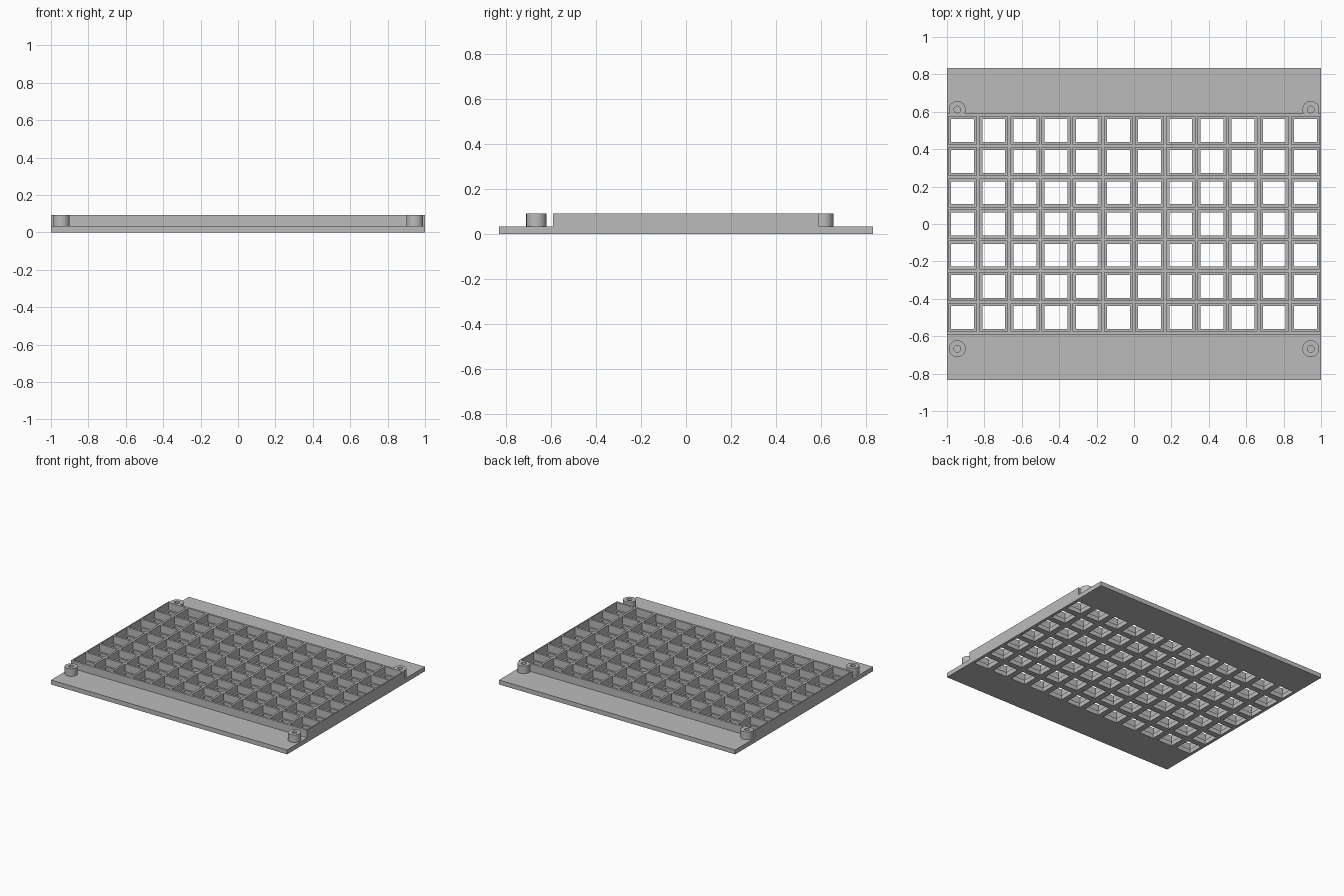
import bpy, bmesh, math

if "Cube" in bpy.data.objects:
    bpy.data.objects.remove(bpy.data.objects["Cube"])

COLS, ROWS = 12, 7
PITCH = 1 / 6              # cell spacing
POCKET, HOLE = 0.15, 0.122  # upper pocket and through-hole widths
HALF_X, HALF_Y = 1.0, 5 / 6
GRID_Y = ROWS * PITCH / 2 + 0.0085
PLATE_Z, TOP_Z = 0.034, 0.092

grey = bpy.data.materials.new("plain grey")
grey.diffuse_color = (0.5, 0.5, 0.5, 1)
grey.use_nodes = True
grey.node_tree.nodes["Principled BSDF"].inputs["Base Color"].default_value = grey.diffuse_color


def make_object(name, bm):
    mesh = bpy.data.meshes.new(name)
    bmesh.ops.recalc_face_normals(bm, faces=bm.faces)
    bm.to_mesh(mesh)
    bm.free()
    mesh.materials.append(grey)
    obj = bpy.data.objects.new(name, mesh)
    bpy.context.collection.objects.link(obj)
    return obj


def centres(n):
    return [(i - (n - 1) / 2) * PITCH for i in range(n)]


def cuts(n, extra):
    lines = list(extra)
    for c in centres(n):
        lines += [c + s * w / 2 for s in (-1, 1) for w in (POCKET, HOLE)]
    return sorted(lines)


def offset(v, n):
    return min(abs(v - c) for c in centres(n))


# Base plate with square holes and the raised pocket walls, as one solid
xs = cuts(COLS, (-HALF_X, HALF_X))
ys = cuts(ROWS, (-HALF_Y, -GRID_Y, GRID_Y, HALF_Y))
zs = [0, PLATE_Z, TOP_Z]


def solid(i, j, k):
    if not (0 <= i < len(xs) - 1 and 0 <= j < len(ys) - 1 and 0 <= k < 2):
        return False
    x, y = (xs[i] + xs[i + 1]) / 2, (ys[j] + ys[j + 1]) / 2
    reach = max(offset(x, COLS), offset(y, ROWS))
    if k == 0:
        return reach > HOLE / 2
    return abs(y) < GRID_Y and reach > POCKET / 2


bm = bmesh.new()
verts = {}


def vert(key):
    if key not in verts:
        verts[key] = bm.verts.new((xs[key[0]], ys[key[1]], zs[key[2]]))
    return verts[key]


for i in range(len(xs) - 1):
    for j in range(len(ys) - 1):
        for k in range(2):
            if not solid(i, j, k):
                continue
            for axis in range(3):
                for side in (0, 1):
                    near = [i, j, k]
                    near[axis] += 2 * side - 1
                    if solid(*near):
                        continue
                    # face on the exposed side of this block
                    loop = []
                    for a, b in ((0, 0), (1, 0), (1, 1), (0, 1)):
                        key = [i, j, k]
                        key[axis] += side
                        key[(axis + 1) % 3] += a
                        key[(axis + 2) % 3] += b
                        loop.append(vert(tuple(key)))
                    if side == 0:
                        loop.reverse()
                    bm.faces.new(loop)
make_object("grid_plate", bm)


# Hollow screw posts; the back pair merges into the grid wall
def post(name, x, y, clip):
    bm = bmesh.new()
    n = 40
    profile = [(0.045, PLATE_Z), (0.045, TOP_Z), (0.018, TOP_Z), (0.018, PLATE_Z)]
    rings = [[bm.verts.new((x + r * math.cos(2 * math.pi * s / n),
                            y + r * math.sin(2 * math.pi * s / n), z))
              for s in range(n)] for r, z in profile]
    for a, b in zip(rings, rings[1:]):
        for s in range(n):
            t = (s + 1) % n
            bm.faces.new((a[s], a[t], b[t], b[s]))
    if clip:
        bmesh.ops.bisect_plane(bm, geom=bm.verts[:] + bm.edges[:] + bm.faces[:],
                               plane_co=(0, GRID_Y, 0), plane_no=(0, 1, 0),
                               clear_inner=True)
    obj = make_object(name, bm)
    bpy.ops.object.select_all(action='DESELECT')
    obj.select_set(True)
    bpy.context.view_layer.objects.active = obj
    bpy.ops.object.shade_smooth_by_angle(angle=math.radians(30))


for side, label in ((-1, "left"), (1, "right")):
    post("front_post_" + label, side * 0.945, -0.667, False)
    post("back_post_" + label, side * 0.945, 0.612, True)
